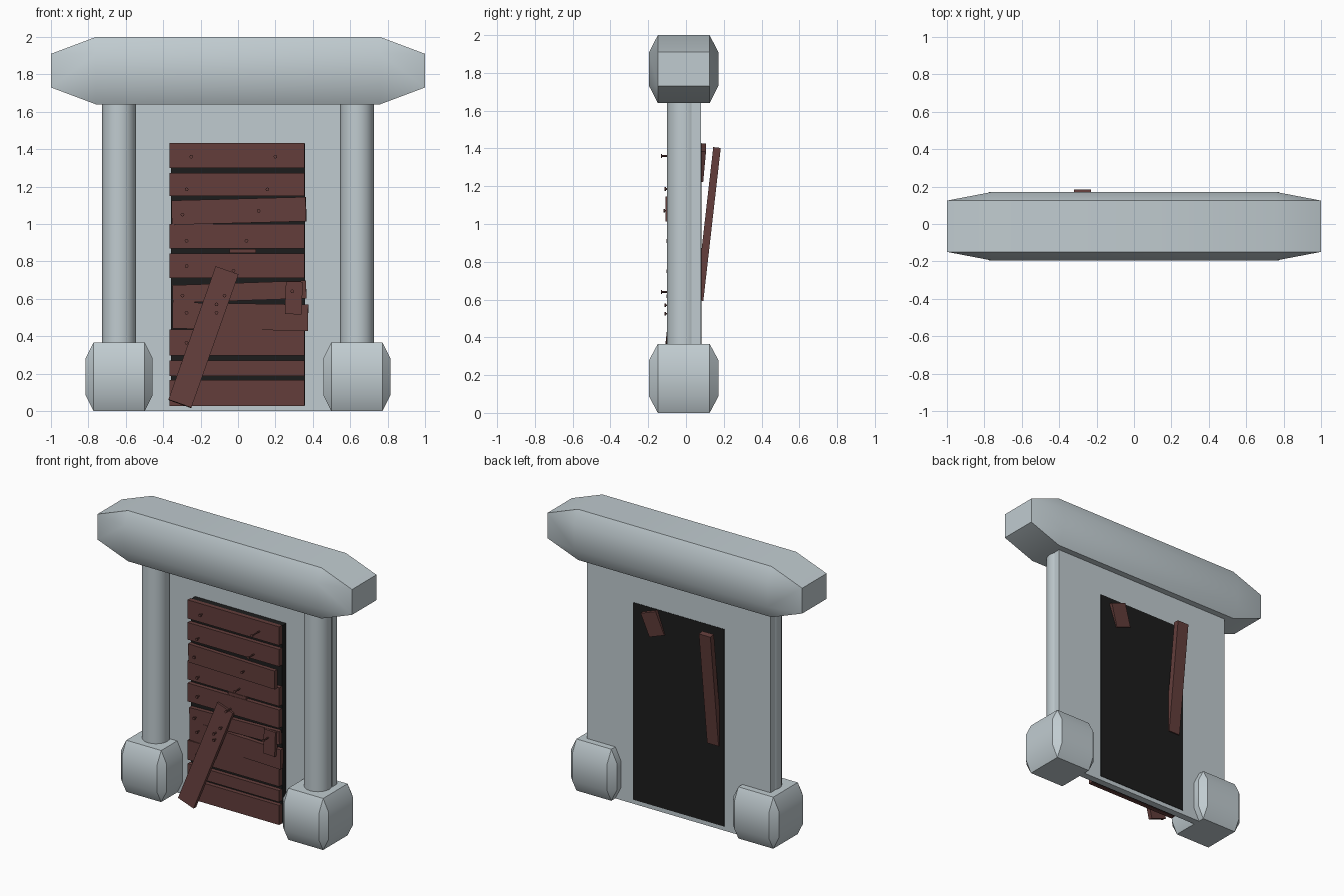
import bpy, bmesh, math
from mathutils import Vector, Matrix

if "Cube" in bpy.data.objects:
    bpy.data.objects.remove(bpy.data.objects["Cube"])


def material(name, rgb):
    m = bpy.data.materials.new(name)
    m.diffuse_color = (*rgb, 1)
    m.use_nodes = True
    m.node_tree.nodes["Principled BSDF"].inputs["Base Color"].default_value = m.diffuse_color
    return m


STONE = material("pale stone", (0.53, 0.60, 0.63))
WOOD = material("red brown wood", (0.125, 0.048, 0.044))
DARK = material("dark opening", (0.012, 0.012, 0.012))


def finish(name, bm, mat, smooth=False):
    bmesh.ops.recalc_face_normals(bm, faces=bm.faces)
    me = bpy.data.meshes.new(name)
    bm.to_mesh(me)
    bm.free()
    me.materials.append(mat)
    ob = bpy.data.objects.new(name, me)
    bpy.context.collection.objects.link(ob)
    if smooth:
        bpy.ops.object.select_all(action='DESELECT')
        ob.select_set(True)
        bpy.context.view_layer.objects.active = ob
        bpy.ops.object.shade_smooth_by_angle(angle=math.radians(32))
    return ob


def box(name, centre, size, mat, rot=(0, 0, 0)):
    """Box turned by rot degrees about its centre."""
    bm = bmesh.new()
    bmesh.ops.create_cube(bm, size=1)
    r = Matrix.Identity(4)
    for a, axis in zip(rot, 'XYZ'):
        r = Matrix.Rotation(math.radians(a), 4, axis) @ r
    bm.transform(Matrix.Translation(centre) @ r @ Matrix.Diagonal((*size, 1)))
    return finish(name, bm, mat)


def cut_block(name, centre, outer, inner):
    """Block whose six faces (inner half sizes) bulge out to the outer half sizes."""
    bm = bmesh.new()
    for axis in range(3):
        for sx in (-1, 1):
            for sy in (-1, 1):
                for sz in (-1, 1):
                    p = [sx * inner[0], sy * inner[1], sz * inner[2]]
                    p[axis] *= outer[axis] / inner[axis]
                    bm.verts.new(Vector(p) + Vector(centre))
    bmesh.ops.convex_hull(bm, input=bm.verts)
    bmesh.ops.dissolve_limit(bm, angle_limit=0.01, verts=bm.verts, edges=bm.edges)
    return finish(name, bm, STONE, True)


def rod(bm, start, end, radius, sides):
    """Capped cylinder between two points."""
    a, b = Vector(start), Vector(end)
    rot = (b - a).to_track_quat('Z', 'Y').to_matrix().to_4x4()
    bmesh.ops.create_cone(bm, cap_ends=True, segments=sides, radius1=radius, radius2=radius,
                          depth=(b - a).length, matrix=Matrix.Translation((a + b) / 2) @ rot)


# Stone frame: lintel, back wall, columns and their base blocks
cut_block("lintel", (0, -0.012, 1.82), (1.0, 0.183, 0.18), (0.76, 0.137, 0.09))
box("wall", (0, 0.055, 0.83), (1.44, 0.05, 1.66), STONE)
for side, word in ((-1, "left"), (1, "right")):
    x = side * 0.636
    cut_block(word + "_base", (x, -0.012, 0.183), (0.18, 0.183, 0.183), (0.137, 0.137, 0.097))
    bm = bmesh.new()
    rod(bm, (x, -0.011, 0.3), (x, -0.011, 1.7), 0.09, 20)
    finish(word + "_column", bm, STONE, True)

# Dark doorway, showing on both sides of the wall
box("doorway", (0, 0.034, 0.73), (0.715, 0.098, 1.40), DARK)

# Boards across the doorway: left, right, bottom, top, tilt, swing, front offset
boards = [
    (-0.365, 0.355, 1.300, 1.432, 0, 0, 0),
    (-0.365, 0.355, 1.150, 1.272, 0, 0, 0),
    (-0.355, 0.365, 1.005, 1.135, -1.5, -4.5, -0.035),
    (-0.365, 0.355, 0.868, 1.000, 0, 0, 0),
    (-0.365, 0.355, 0.712, 0.842, 0, 0, 0),
    (-0.350, 0.365, 0.590, 0.685, -2, -1, -0.008),
    (-0.350, 0.375, 0.435, 0.575, 1, -1, -0.006),
    (-0.365, 0.355, 0.298, 0.436, 0, 0, 0),
    (-0.365, 0.355, 0.188, 0.270, 0, 0, 0),
    (-0.365, 0.355, 0.026, 0.165, 0, 0, 0),
]
for i, (x0, x1, z0, z1, tilt, swing, dy) in enumerate(boards):
    box(f"board_{i + 1}", ((x0 + x1) / 2, -0.03 + dy, (z0 + z1) / 2),
        (x1 - x0, 0.03, z1 - z0), WOOD, (0, tilt, swing))

# Loose pieces on the front
box("leaning_plank", (-0.185, -0.088, 0.395), (0.13, 0.03, 0.76), WOOD, (-6, 19.5, 0))
box("patch", (0.298, -0.06, 0.605), (0.09, 0.03, 0.175), WOOD, (0, 2, 0))
box("splinter", (0.025, -0.035, 0.856), (0.14, 0.025, 0.022), WOOD)

# Loose pieces on the back
box("back_plank", (-0.275, 0.118, 1.0), (0.09, 0.04, 0.815), WOOD, (-6.5, 0, 0))
box("back_scrap", (0.195, 0.086, 1.325), (0.125, 0.025, 0.17), WOOD, (-5, 20, 0))

# Nails with flat heads: x, z, y of the head
nails = [(-0.25, 1.36, -0.07), (0.20, 1.36, -0.13), (-0.275, 1.185, -0.07), (0.157, 1.185, -0.11),
         (-0.297, 1.05, -0.07), (0.11, 1.07, -0.115), (-0.275, 0.91, -0.07), (0.045, 0.91, -0.10),
         (-0.275, 0.775, -0.07), (-0.024, 0.75, -0.10), (-0.297, 0.617, -0.07), (0.29, 0.64, -0.13),
         (-0.072, 0.617, -0.10), (-0.115, 0.57, -0.11), (-0.115, 0.525, -0.11),
         (-0.275, 0.525, -0.07), (-0.275, 0.365, -0.07), (-0.297, 0.25, -0.07)]
bm = bmesh.new()
for x, z, y in nails:
    rod(bm, (x, y, z), (x, -0.03, z), 0.005, 8)
    rod(bm, (x, y - 0.003, z), (x, y + 0.003, z), 0.01, 8)
finish("nails", bm, WOOD)
